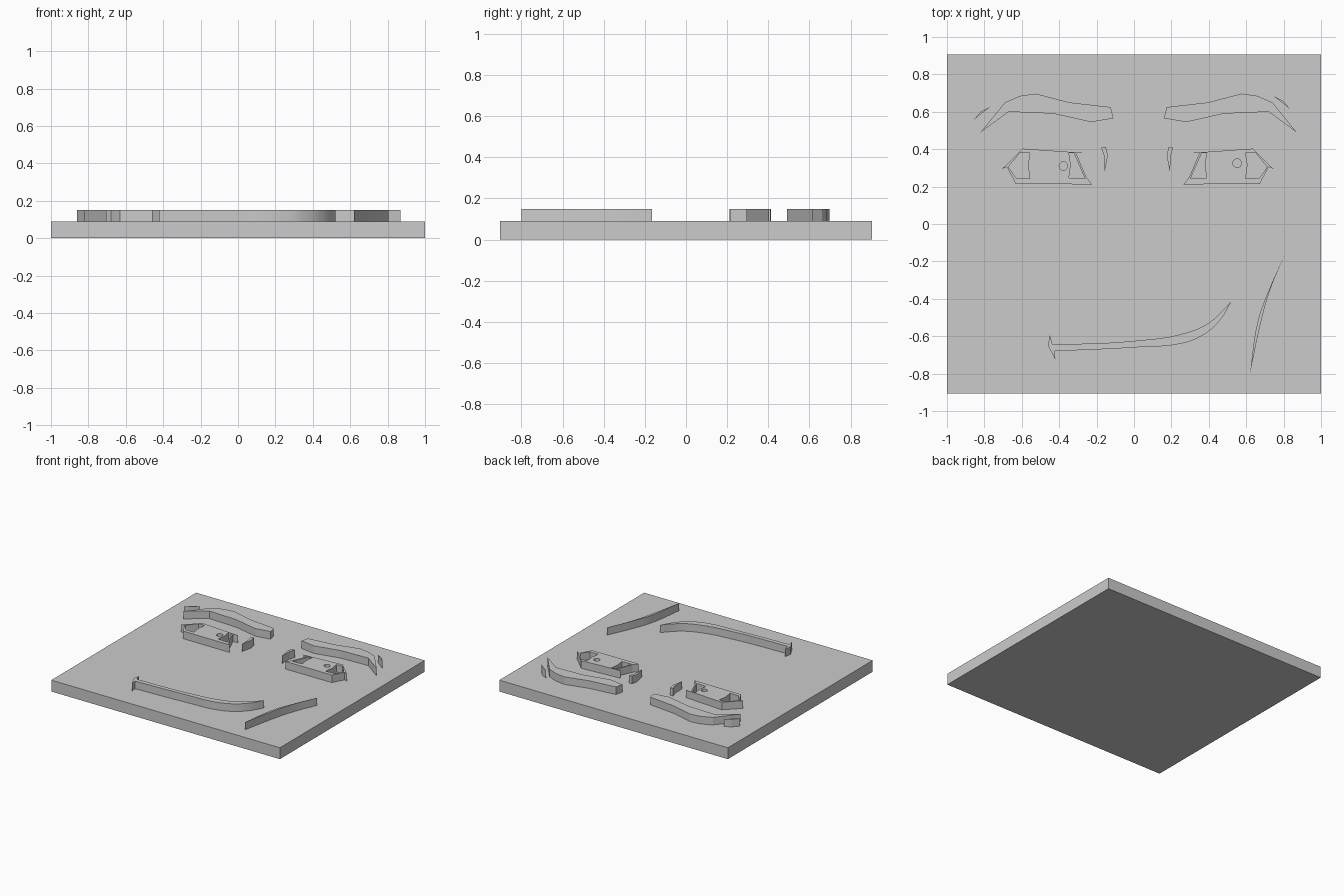
import bpy
import bmesh
import math

cube = bpy.data.objects.get("Cube")
if cube:
    bpy.data.objects.remove(cube, do_unlink=True)

PLATE_TOP, RELIEF_TOP, EMBED = 0.09, 0.15, 0.01

grey = bpy.data.materials.new("plain grey")
grey.use_nodes = True
grey.diffuse_color = (0.6, 0.6, 0.6, 1)
shader = next(n for n in grey.node_tree.nodes if n.type == "BSDF_PRINCIPLED")
shader.inputs["Base Color"].default_value = grey.diffuse_color


def add_mesh(name, mesh):
    """Link a mesh as a named object in the shared colour."""
    mesh.materials.clear()
    mesh.materials.append(grey)
    obj = bpy.data.objects.new(name, mesh)
    bpy.context.scene.collection.objects.link(obj)
    return obj


def relief(name, loops, smooth=()):
    """Extrude closed outlines upward from the plate; inner loops become holes.
    Point indices listed in smooth are rounded, the others are corners."""
    curve = bpy.data.curves.new(name + " outline", "CURVE")
    curve.dimensions = "2D"
    curve.fill_mode = "BOTH"
    curve.resolution_u = 6
    curve.extrude = (RELIEF_TOP - PLATE_TOP + EMBED) / 2
    for loop in loops:
        spline = curve.splines.new("BEZIER" if smooth else "POLY")
        spline.use_cyclic_u = True
        points = spline.bezier_points if smooth else spline.points
        points.add(len(loop) - 1)
        for i, (x, y) in enumerate(loop):
            if smooth:
                points[i].co = (x, y, 0)
                kind = "AUTO" if i in smooth else "VECTOR"
                points[i].handle_left_type = points[i].handle_right_type = kind
            else:
                points[i].co = (x, y, 0, 1)
    helper = bpy.data.objects.new(name + " outline", curve)
    bpy.context.scene.collection.objects.link(helper)
    bpy.context.view_layer.update()
    depsgraph = bpy.context.evaluated_depsgraph_get()
    mesh = bpy.data.meshes.new_from_object(helper.evaluated_get(depsgraph))
    bpy.data.objects.remove(helper, do_unlink=True)
    bm = bmesh.new()
    bm.from_mesh(mesh)
    bmesh.ops.remove_doubles(bm, verts=bm.verts, dist=0.0005)
    bmesh.ops.recalc_face_normals(bm, faces=bm.faces)
    for face in bm.faces:
        face.smooth = False
    bm.to_mesh(mesh)
    bm.free()
    obj = add_mesh(name, mesh)
    obj.location.z = (PLATE_TOP - EMBED + RELIEF_TOP) / 2
    return obj


def mirrored(loop, dx, dy=0.0):
    """Reflect an outline across the face, with a small shift."""
    return [(dx - x, y + dy) for x, y in loop]


def circle(x, y, radius, sides=16):
    turn = math.tau / sides
    return [(x + radius * math.cos(i * turn), y + radius * math.sin(i * turn))
            for i in range(sides)]


# Base plate
bm = bmesh.new()
bmesh.ops.create_cube(bm, size=1)
bmesh.ops.scale(bm, verts=bm.verts, vec=(2, 1.81, PLATE_TOP))
bmesh.ops.translate(bm, verts=bm.verts, vec=(0, 0, PLATE_TOP / 2))
plate = bpy.data.meshes.new("base_plate")
bm.to_mesh(plate)
bm.free()
add_mesh("base_plate", plate)

# Eyebrows
brow = [(-.82, .49), (-.67, .6), (-.43, .59), (-.23, .545), (-.11, .565),
        (-.125, .625), (-.345, .65), (-.525, .697), (-.61, .685), (-.69, .65)]
relief("right_eyebrow", [brow])
relief("left_eyebrow", [mirrored(brow, .05)])

# Stray hairs beside the eyebrows
hair = [(-.86, .555), (-.77, .625), (-.82, .6)]
relief("right_brow_hair", [hair])
relief("left_brow_hair", [mirrored(hair, -.025, .06)])

# Eyes: lid outline with the whites and the pupil cut through
lid = [(-.705, .295), (-.595, .403), (-.265, .38), (-.31, .38),
       (-.255, .25), (-.225, .212), (-.632, .214), (-.68, .305)]
outer_white = [(-.672, .305), (-.61, .38), (-.557, .38),
               (-.567, .315), (-.557, .243), (-.63, .245)]
inner_white = [(-.348, .38), (-.322, .38), (-.262, .243),
               (-.348, .247), (-.338, .315)]
eye = [lid, outer_white, inner_white]
relief("right_eye", eye + [circle(-.377, .31, .023)])
relief("left_eye", [mirrored(loop, .04) for loop in eye]
       + [circle(.552, .325, .023)])

# Short creases at the bridge of the nose
crease = [(-.175, .41), (-.15, .412), (-.14, .365), (-.158, .275), (-.16, .365)]
relief("right_nose_crease", [crease])
relief("left_nose_crease", [mirrored(crease, .035)])

# Lopsided smile with a flared corner
smile = [(-.45, -.595), (-.435, -.645), (0, -.625), (.285, -.58), (.405, -.525),
         (.52, -.415), (.46, -.515), (.375, -.59), (.27, -.635), (0, -.66),
         (-.425, -.68), (-.42, -.725), (-.46, -.65)]
relief("smile", [smile], smooth={2, 3, 4, 6, 7, 8, 9})

# Cheek line
cheek = [(.805, -.165), (.71, -.38), (.663, -.515), (.62, -.8),
         (.685, -.5), (.727, -.355)]
relief("cheek_line", [cheek], smooth={1, 2, 4, 5})
